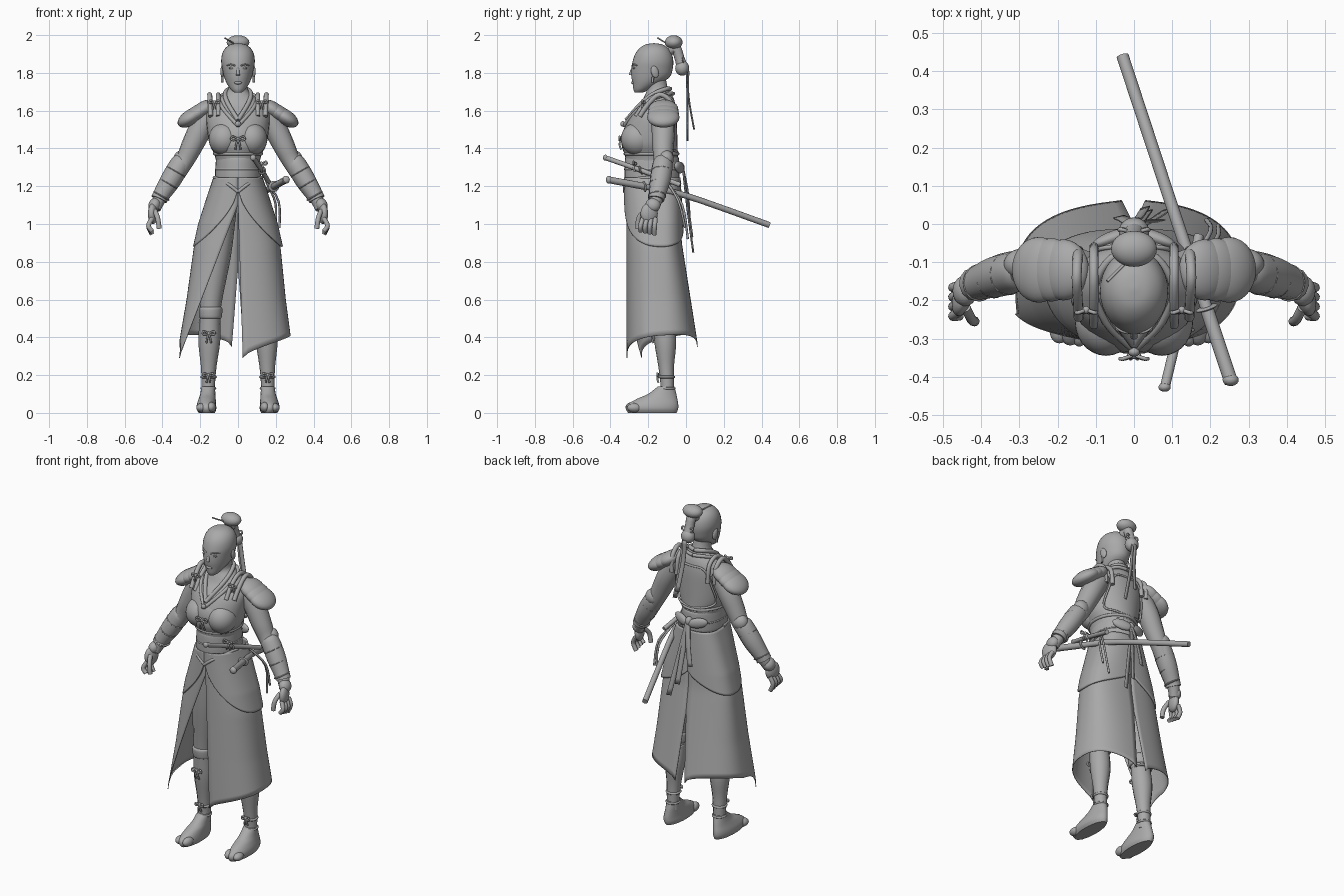
import bpy, bmesh
from math import sin, cos, asin, pi, copysign, radians
from mathutils import Matrix, Vector, Euler

cube = bpy.data.objects.get("Cube")
if cube:
    bpy.data.objects.remove(cube)

clay = bpy.data.materials.new("clay_grey")
clay.use_nodes = True
GREY = (0.4, 0.4, 0.4, 1)
clay.diffuse_color = GREY
clay.node_tree.nodes["Principled BSDF"].inputs["Base Color"].default_value = GREY


# ---------- helpers ----------
def add(name, mesh, mirror=False, thick=0):
    mesh.materials.clear()
    mesh.materials.append(clay)
    mesh.shade_smooth()
    mesh.set_sharp_from_angle(angle=radians(45))
    ob = bpy.data.objects.new(name, mesh)
    bpy.context.scene.collection.objects.link(ob)
    if thick:
        mod = ob.modifiers.new("thickness", 'SOLIDIFY')
        mod.thickness, mod.offset = thick, 0
    if mirror:
        ob.modifiers.new("mirror", 'MIRROR')
    return ob


def smooth(points, steps=4):
    """Catmull-Rom resampling of tuples of any length."""
    p = [points[0]] + list(points) + [points[-1]]
    out = []
    for a, b, c, d in zip(p, p[1:], p[2:], p[3:]):
        for k in range(steps):
            t = k / steps
            out.append(tuple(
                j + t / 2 * (m - i + t * (2*i - 5*j + 4*m - n + t * (3*j - i - 3*m + n)))
                for i, j, m, n in zip(a, b, c, d)))
    return out + [tuple(points[-1])]


def grid(name, rows, closed=False, **options):
    bm = bmesh.new()
    v = [[bm.verts.new(co) for co in row] for row in rows]
    n = len(rows[0])
    for lower, upper in zip(v, v[1:]):
        for i in range(n if closed else n - 1):
            j = (i + 1) % n
            bm.faces.new((lower[i], lower[j], upper[j], upper[i]))
    if closed:
        bm.faces.new(v[0])
        bm.faces.new(v[-1])
    bmesh.ops.recalc_face_normals(bm, faces=bm.faces)
    mesh = bpy.data.meshes.new(name)
    bm.to_mesh(mesh)
    bm.free()
    return add(name, mesh, **options)


def loft(name, rings, **options):
    """Horizontal elliptical rings given as (x, y, z, half width, half depth)."""
    angles = [2 * pi * i / 32 for i in range(32)]
    rows = [[(x + w * cos(a), y + d * sin(a), z) for a in angles]
            for x, y, z, w, d in smooth(rings)]
    return grid(name, rows, True, **options)


def tubes(name, paths, mirror=False, steps=4, cyclic=False):
    """Round sweeps through points given as (x, y, z, radius)."""
    data = bpy.data.curves.new(name, 'CURVE')
    data.dimensions, data.bevel_depth = '3D', 1
    data.bevel_resolution, data.use_fill_caps = 4, True
    for path in paths:
        pts = smooth(path, steps)
        spline = data.splines.new('POLY')
        spline.points.add(len(pts) - 1)
        spline.use_cyclic_u = cyclic
        for point, (x, y, z, r) in zip(spline.points, pts):
            point.co, point.radius = (x, y, z, 1), r
    temp = bpy.data.objects.new("temp", data)
    bpy.context.scene.collection.objects.link(temp)
    graph = bpy.context.evaluated_depsgraph_get()
    mesh = bpy.data.meshes.new_from_object(temp.evaluated_get(graph))
    bpy.data.objects.remove(temp)
    mesh.name = name
    return add(name, mesh, mirror)


def cord(points, radius):
    return [(*p, radius) for p in points]


def ball(name, centre, size, turn=(0, 0, 0), mirror=False):
    bm = bmesh.new()
    rot = Euler([radians(a) for a in turn]).to_matrix().to_4x4()
    m = Matrix.Translation(centre) @ rot @ Matrix.Diagonal((*size, 1))
    bmesh.ops.create_uvsphere(bm, u_segments=28, v_segments=16, radius=1, matrix=m)
    mesh = bpy.data.meshes.new(name)
    bm.to_mesh(mesh)
    bm.free()
    return add(name, mesh, mirror)


def hoop(name, x, y, z, w, d, r, mirror=False):
    ring = [(x + w * cos(a), y + d * sin(a), z, r) for a in [k * pi / 16 for k in range(32)]]
    return tubes(name, [ring], mirror, 1, True)


def bow(name, c, s, out=-1, r=0.005, mirror=False):
    x, y, z = c
    paths = []
    for k in (1, -1):
        paths.append(cord([c, (x + k*s, y + out*s/3, z + s/2), (x + k*s*1.3, y + out*s/3, z),
                           (x + k*s*.8, y + out*s/3, z - s/4), c], r))
        paths.append(cord([c, (x + k*s/3, y + out*s/3, z - s), (x + k*s/2, y, z - 2*s)], r))
    tubes(name, paths, mirror)
    ball(name + "_knot", c, (r*2, r*2, r*2), mirror=mirror)


def ribbon(name, points, width):
    rows = [[(x - width/2, y, z), (x + width/2, y + width/4, z)] for x, y, z in smooth(points)]
    return grid(name, rows, thick=0.004)


def lerp(table, z):
    for (za, a), (zb, b) in zip(table, table[1:]):
        if z >= zb:
            return a + (b - a) * min(1, max(0, (za - z) / (za - zb)))
    return table[-1][1]


# ---------- head and hair ----------
loft("head", [(0, -.25, 1.695, .018, .02), (0, -.235, 1.712, .038, .043), (0, -.207, 1.745, .06, .076),
              (0, -.187, 1.78, .074, .102), (0, -.18, 1.82, .083, .109), (0, -.175, 1.86, .089, .108),
              (0, -.172, 1.9, .084, .097), (0, -.17, 1.93, .068, .076), (0, -.17, 1.95, .04, .045),
              (0, -.17, 1.957, .005, .005)])
tubes("nose", [[(0, -.28, 1.832, .006), (0, -.288, 1.808, .008), (0, -.293, 1.788, .01)]])
ball("lips", (0, -.279, 1.748), (.02, .011, .009))
ball("eyes", (.034, -.275, 1.825), (.015, .008, .006), mirror=True)
tubes("brows", [cord([(.015, -.285, 1.838), (.038, -.277, 1.845), (.06, -.252, 1.838)], .004)], True)
ball("ears", (.083, -.165, 1.805), (.01, .02, .033), (15, 0, 10), True)
tubes("earrings", [cord([(.084, -.175, 1.78), (.084, -.178, 1.75)], .006)], True)
ball("top_bun", (0, -.065, 1.962), (.06, .047, .037))
tubes("hair_stem", [[(0, -.09, 1.92, .03), (0, -.055, 1.93, .028), (0, -.035, 1.88, .026), (0, -.02, 1.83, .03)]])
ball("lower_bun", (0, -.02, 1.825), (.04, .037, .04))
bow("hair_bow", (0, -.025, 1.865), .03, 1)
tubes("hairpin", [cord([(-.07, -.15, 1.985), (.02, -.06, 1.93)], .004)])
ribbon("hair_ribbon_long", [(.01, 0, 1.81), (.03, .005, 1.65), (.07, .005, 1.44)], .024)
ribbon("hair_ribbon_short", [(0, .01, 1.81), (.01, .01, 1.68), (.03, .04, 1.5)], .024)

# ---------- torso ----------
loft("torso", [(0, -.17, 1.1, .13, .12), (0, -.178, 1.2, .122, .135), (0, -.18, 1.28, .112, .135),
               (0, -.183, 1.36, .122, .14), (0, -.193, 1.42, .15, .148), (0, -.187, 1.5, .163, .14),
               (0, -.17, 1.58, .167, .12), (0, -.15, 1.63, .14, .094), (0, -.145, 1.67, .095, .078),
               (0, -.148, 1.7, .06, .062), (0, -.155, 1.73, .05, .056), (0, -.165, 1.79, .05, .055)])
ball("bust", (.073, -.255, 1.45), (.082, .09, .088), mirror=True)
ball("breastplate", (0, -.25, 1.455), (.12, .088, .11))
tubes("collar", [cord([(0, -.085, 1.715), (.045, -.105, 1.715), (.068, -.17, 1.69),
                       (.055, -.235, 1.64), (0, -.315, 1.55)], .012),
                 cord([(0, -.068, 1.69), (.06, -.09, 1.69), (.1, -.16, 1.665),
                       (.075, -.255, 1.605), (0, -.33, 1.52)], .01)], True)
ball("collar_button", (0, -.335, 1.53), (.015, .012, .015))
bow("chest_bow", (0, -.343, 1.45), .028)
tubes("armour_straps", [cord([(.105, -.265, 1.57), (.105, -.215, 1.64), (.105, -.14, 1.685),
                              (.105, -.075, 1.65), (.105, -.06, 1.55)], .012),
                        cord([(.145, -.245, 1.57), (.147, -.2, 1.635), (.15, -.14, 1.685),
                              (.147, -.08, 1.645), (.145, -.07, 1.55)], .013)], True)
bow("shoulder_bows", (.125, -.225, 1.645), .02, mirror=True)
tubes("armour_back_edge", [cord([(0, -.055, 1.63), (.08, -.063, 1.62), (.12, -.08, 1.52),
                                 (.13, -.105, 1.42), (.08, -.062, 1.39), (0, -.046, 1.38)], .006)], True)

# ---------- sash ----------
loft("sash", [(0, -.18, 1.235, .119, .14), (0, -.18, 1.25, .122, .145),
              (0, -.18, 1.34, .117, .143), (0, -.18, 1.355, .112, .137)])
hoop("armour_hem", 0, -.183, 1.372, .124, .139, .009)
hoop("sash_cord", 0, -.18, 1.29, .118, .143, .005)
tubes("front_belt", [cord([(0, -.325, 1.17), (.05, -.318, 1.21), (.105, -.25, 1.24), (.125, -.18, 1.245)], .009)], True)
ball("back_bow_loops", (.055, -.036, 1.3), (.058, .018, .03), (0, -12, -20), True)
ball("back_bow_knot", (0, -.03, 1.3), (.022, .022, .028))
for end in ((.09, .035, .85), (.035, .03, .93), (-.04, .015, 1.05)):
    mid = (end[0] * .5, .005, (end[2] + 1.3) / 2)
    ribbon("sash_tail", [(0, -.02, 1.3), mid, end], .028)

# ---------- skirts ----------
WIDTH = [(1.25, .118), (1.15, .152), (1, .2), (.88, .227), (.6, .255), (.3, .295)]
BACK = [(1.25, .09), (.9, .11), (.36, .195)]


def panel(name, side, flare, top, hem, grow, thick, kick=0):
    """Draped half skirt: u runs from front to back, v from waist to hem; kick swings the front corner out."""
    rows = []
    for v in range(29):
        row = []
        for i in range(41):
            u = i / 40
            z = top + (hem(u) - top) * v / 28
            s = min(1, max(0, (1.1 - z) / .8))
            a = lerp(WIDTH, z) + grow + kick * s / 8
            power = .8 - kick * s
            start = asin(min(.98, flare * s / a) ** (1 / power))
            end = pi - .06 * min(1, max(0, (.75 - z) / .4))
            t = start + (end - start) * u
            c = cos(t)
            if c < 0:
                power = .8
            depth = (.187 if c > 0 else lerp(BACK, z)) + grow
            row.append((side * a * max(0, sin(t)) ** power, -.13 - copysign(abs(c) ** power, c) * depth, z))
        rows.append(row)
    return grid(name, rows, thick=thick)


def long_hem(u):
    return .29 + .09 * max(0, sin(pi * u)) ** .5 + .06 * u


def hip_hem(u):
    rise = 1 - max(0, sin(pi * u)) ** .6
    return .88 + rise * (.3 if u < .5 else .12)


for side, label, flare, kick in ((1, "left", .025, 0), (-1, "right", .31, .25)):
    panel(label + "_skirt", side, flare, 1.2, long_hem, -.004, .004, kick)
    panel(label + "_hip_guard", side, 0, 1.245, hip_hem, .006, .01)

# ---------- arms ----------
tubes("arms", [[(.14, -.125, 1.6, .06), (.2, -.12, 1.5, .062), (.245, -.122, 1.41, .057), (.285, -.122, 1.33, .049),
                (.345, -.135, 1.24, .047), (.412, -.155, 1.14, .036), (.438, -.175, 1.08, .029)]], True)
for i in range(3):
    ball("shoulder_plates", (.185 + .032*i, -.12, 1.605 - .02*i), (.075 + .002*i, .08 + .003*i, .042),
         (0, 32, 0), True)
tubes("forearm_guards", [[(.29, -.122, 1.34, .044), (.307, -.124, 1.315, .054), (.355, -.136, 1.235, .055),
                          (.405, -.153, 1.155, .045), (.418, -.158, 1.13, .044)]], True)
ball("elbow_guards", (.295, -.105, 1.345), (.046, .04, .046), mirror=True)
for t in (.2, .55, .9):
    p = Vector((.307, -.124, 1.315)).lerp(Vector((.416, -.157, 1.13)), t)
    ball("forearm_straps", p, (.058 - .01*t, .058 - .01*t, .009), (0, 150, 0), True)
ball("wrist_plates", (.442, -.175, 1.1), (.032, .04, .038), (0, -20, 0), True)
ball("palms", (.45, -.195, 1.055), (.025, .047, .055), (0, 0, 15), True)
fingers = [cord([(.455, -.162 - .022*i, 1.03), (.474, -.166 - .025*i, .99), (.455, -.168 - .024*i, .945 + .006*i)], .0125)
           for i in range(4)]
thumb = cord([(.44, -.22, 1.07), (.425, -.25, 1.03), (.417, -.255, .975)], .013)
tubes("fingers", fingers + [thumb], True)

# ---------- legs and feet ----------
tubes("legs", [[(.085, -.155, 1.1, .08), (.115, -.14, .85, .08), (.14, -.13, .62, .06), (.147, -.125, .52, .054),
                (.152, -.11, .38, .058), (.155, -.105, .25, .042), (.157, -.1, .16, .036), (.157, -.1, .09, .036)]], True)
loft("knee_bands", [(.145, -.125, .5, .054, .056), (.145, -.125, .51, .06, .062),
                    (.145, -.127, .55, .062, .064), (.143, -.127, .56, .055, .056)], mirror=True)
hoop("shin_wrap", .15, -.112, .48, .052, .054, .006, True)
bow("shin_bows", (.155, -.172, .42), .025, mirror=True)
hoop("ankle_wrap", .156, -.102, .19, .037, .037, .007, True)
hoop("ankle_cuff", .157, -.1, .13, .036, .039, .006, True)
bow("ankle_bows", (.157, -.145, .2), .02, mirror=True)
loft("feet", [(.165, -.178, 0, .043, .128), (.167, -.18, .02, .052, .138), (.167, -.175, .045, .051, .134),
              (.163, -.152, .075, .045, .106), (.16, -.126, .1, .04, .075), (.157, -.105, .14, .036, .044)], mirror=True)
ball("big_toes", (.14, -.283, .03), (.023, .038, .027), (0, 0, 8), True)
ball("outer_toes", (.19, -.27, .027), (.03, .043, .025), (0, 0, 15), True)

# ---------- swords ----------
tubes("long_scabbard", [cord([(.19, -.22, 1.199), (.115, 0, 1.15), (-.03, .44, .995)], .016)])
tubes("long_hilt", [cord([(.255, -.415, 1.235), (.19, -.22, 1.199)], .018)])
ball("long_pommel", (.253, -.408, 1.234), (.021, .016, .021))
ball("long_guard", (.19, -.22, 1.199), (.03, .006, .03), (10, 0, 18))
tubes("short_sword", [cord([(.08, -.43, 1.352), (.125, -.24, 1.285), (.17, -.03, 1.207)], .013)])
ball("short_pommel", (.08, -.427, 1.351), (.016, .012, .016))
ball("short_guard", (.125, -.24, 1.285), (.024, .006, .024), (18, 0, -14))
bow("sword_tie", (.125, -.27, 1.32), .022)
tubes("sword_cords", [cord([(.15, -.1, 1.22), (.215, -.04, 1.12), (.22, -.005, .98)], .006),
                      cord([(.15, -.1, 1.22), (.2, -.02, 1.1), (.19, .01, .92)], .006)])
